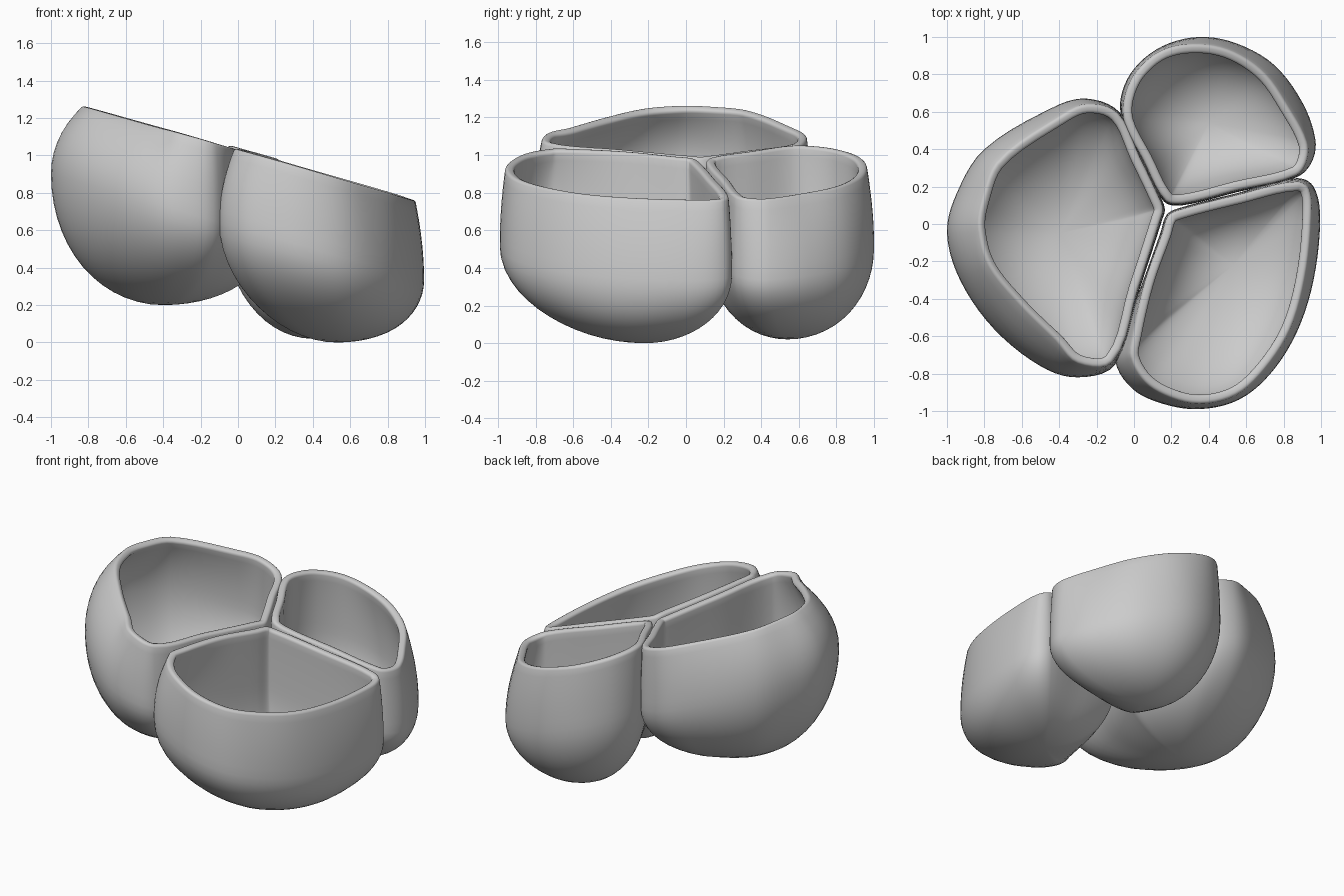
import bpy, bmesh
from math import sin, cos, pi, radians
from mathutils import Vector
from mathutils.geometry import interpolate_bezier

cube = bpy.data.objects.get("Cube")
if cube:
    bpy.data.objects.remove(cube)

grey = bpy.data.materials.new("clay_grey")
grey.use_nodes = True
grey.diffuse_color = (0.6, 0.6, 0.6, 1)
grey.node_tree.nodes["Principled BSDF"].inputs["Base Color"].default_value = grey.diffuse_color

WALL, DROP, STEPS = 0.05, 0.42, 6


def rim_height(x):
    """All three mouths share one sloping plane."""
    return 1.035 - 0.285 * x


def smooth_loop(points):
    """Closed smooth curve through (x, y, inset) points."""
    pts = [Vector(p) for p in points]
    n = len(pts)
    tangent = [(pts[(i + 1) % n] - pts[i - 1]).normalized() for i in range(n)]
    loop = []
    for i in range(n):
        a, b, j = pts[i], pts[(i + 1) % n], (i + 1) % n
        reach = (b - a).length / 3
        loop += interpolate_bezier(a, a + tangent[i] * reach, b - tangent[j] * reach, b, STEPS)[:-1]
    return loop


def make_cup(name, outline, bottom):
    """Loft from the rim over the widest ring down to the bottom point."""
    loop = smooth_loop(outline)
    n = len(loop)
    bottom = Vector(bottom)
    radius = sum((p.xy - bottom.xy).length for p in loop) / n
    bm = bmesh.new()
    rings = []
    # upper wall leaning in towards the mouth
    for r in range(7):
        s = 1 - r / 7
        ring = []
        for i, p in enumerate(loop):
            d = loop[(i + 1) % n] - loop[i - 1]
            inward = Vector((-d.y, d.x)).normalized()
            q = p.xy + inward * p.z * s * s
            ring.append(bm.verts.new((q.x, q.y, rim_height(q.x) - DROP * (1 - s))))
        rings.append(ring)
    # lower bowl, its outline growing rounder towards the bottom
    for r in range(14):
        a = r / 14 * pi / 2
        ring = []
        for p in loop:
            arm = p.xy - bottom.xy
            arm = arm.lerp(arm.normalized() * radius, 0.45 * sin(a) ** 2)
            q = bottom.xy + arm * cos(a)
            top = rim_height(p.x) - DROP
            ring.append(bm.verts.new((q.x, q.y, top + (bottom.z - top) * sin(a))))
        rings.append(ring)
    for up, low in zip(rings, rings[1:]):
        for i in range(n):
            j = (i + 1) % n
            bm.faces.new((up[i], low[i], low[j], up[j]))
    pole = bm.verts.new(bottom)
    for i in range(n):
        bm.faces.new((rings[-1][i], pole, rings[-1][(i + 1) % n]))
    mesh = bpy.data.meshes.new(name)
    bm.to_mesh(mesh)
    bm.free()
    mesh.materials.append(grey)
    cup = bpy.data.objects.new(name, mesh)
    bpy.context.collection.objects.link(cup)
    # wall thickness and softened lip
    shell = cup.modifiers.new("wall", "SOLIDIFY")
    shell.thickness, shell.offset = WALL, -1
    lip = cup.modifiers.new("lip", "BEVEL")
    lip.width, lip.segments, lip.angle_limit = 0.018, 3, radians(50)
    bpy.ops.object.select_all(action="DESELECT")
    cup.select_set(True)
    bpy.context.view_layer.objects.active = cup
    bpy.ops.object.shade_smooth_by_angle(angle=radians(50))


# outlines run counter-clockwise: x, y, lean of the wall at the mouth
make_cup("large_cup", [
    (.165, .08, .01), (.14, .15, .01), (.04, .36, .01), (-.08, .6, .01), (-.25, .67, .03),
    (-.42, .63, .06), (-.8, .4, .1), (-.95, .16, .15), (-1, -.05, .18), (-.93, -.3, .18),
    (-.75, -.56, .2), (-.5, -.76, .17), (-.3, -.82, .08), (-.1, -.75, .02), (.03, -.35, .01),
    (.15, .02, .01)], (-.4, -.05, .2))

make_cup("front_cup", [
    (.175, .05, .01), (.14, -.05, .01), (.05, -.3, .01), (-.05, -.57, .05), (-.1, -.73, .09),
    (-.01, -.88, .08), (.15, -.96, .05), (.35, -.99, .03), (.56, -.94, .03), (.73, -.8, .04),
    (.87, -.58, .04), (.96, -.3, .05), (.995, .03, .05), (.96, .2, .03), (.87, .245, .02),
    (.55, .165, .01), (.24, .085, .01)], (.53, -.22, 0))

make_cup("back_cup", [
    (.16, .12, .01), (.26, .1, .01), (.55, .17, .01), (.87, .25, .01), (.95, .33, .03),
    (.97, .45, .05), (.9, .65, .08), (.75, .85, .07), (.55, .965, .05), (.35, 1, .04),
    (.15, .95, .02), (0, .83, .02), (-.07, .68, .02), (-.06, .54, .01), (.04, .34, .01)],
    (.4, .54, .02))
